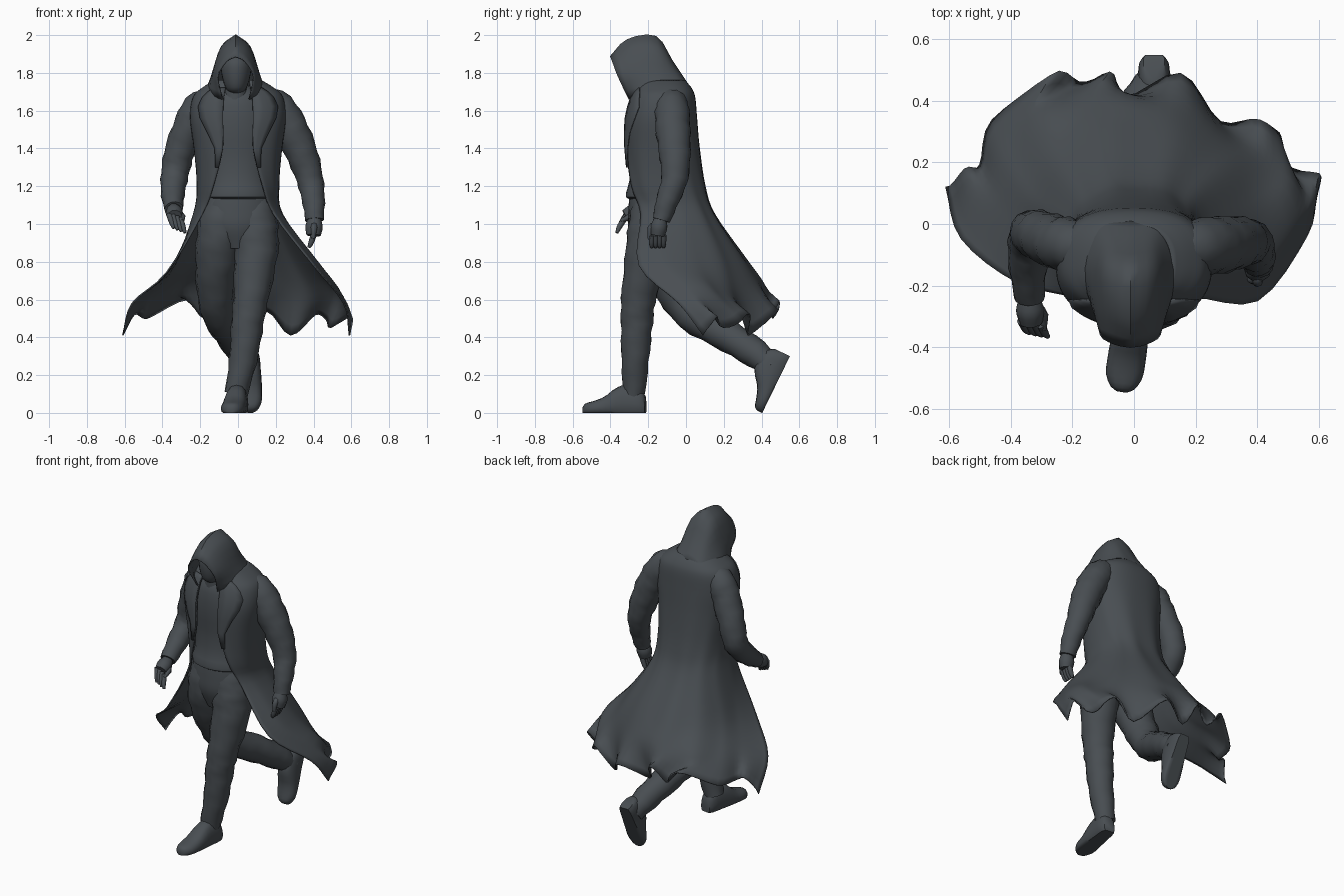
import bpy
import bmesh
from math import sin, cos, pi, asin, radians, copysign
from mathutils import Vector, Matrix

cube = bpy.data.objects.get("Cube")
if cube:
    bpy.data.objects.remove(cube, do_unlink=True)

charcoal = bpy.data.materials.new("charcoal_cloth")
charcoal.use_nodes = True
COLOUR = (0.066, 0.076, 0.085, 1)
charcoal.diffuse_color = COLOUR
charcoal.node_tree.nodes["Principled BSDF"].inputs["Base Color"].default_value = COLOUR


def spline(points, count):
    """Sample a smooth curve through points of any dimension."""
    pts = [Vector(p) for p in points]
    last = len(pts) - 1
    out = []
    for i in range(count):
        f = i / (count - 1) * last
        k = min(int(f), last - 1)
        t = f - k
        b, c = pts[k], pts[k + 1]
        a = pts[k - 1] if k else b * 2 - c
        d = pts[k + 2] if k + 2 <= last else c * 2 - b
        out.append((b * 2 + (c - a) * t + (a * 2 - b * 5 + c * 4 - d) * t**2
                    + (b * 3 - a - c * 3 + d) * t**3) * 0.5)
    return out


def skin(name, rows, closed=True, thickness=0, angle=50):
    """Skin a list of point rows; closed rows are capped at both ends."""
    bm = bmesh.new()
    grid = [[bm.verts.new(p) for p in row] for row in rows]
    n = len(rows[0])
    for lower, upper in zip(grid, grid[1:]):
        for j in range(n if closed else n - 1):
            k = (j + 1) % n
            bm.faces.new((lower[j], lower[k], upper[k], upper[j]))
    if closed:
        bm.faces.new(grid[0])
        bm.faces.new(grid[-1])
    bmesh.ops.recalc_face_normals(bm, faces=bm.faces)
    mesh = bpy.data.meshes.new(name)
    bm.to_mesh(mesh)
    bm.free()
    obj = bpy.data.objects.new(name, mesh)
    bpy.context.collection.objects.link(obj)
    mesh.materials.append(charcoal)
    if thickness:
        mod = obj.modifiers.new("thickness", "SOLIDIFY")
        mod.thickness = thickness
        mod.offset = 0
    bpy.ops.object.select_all(action="DESELECT")
    obj.select_set(True)
    bpy.context.view_layer.objects.active = obj
    bpy.ops.object.shade_smooth_by_angle(angle=radians(angle))


def tube(name, points, sides=14, count=18, wrinkle=0.0):
    """Round limb through (x, y, z, radius) points."""
    path = spline(points, count)
    rows = []
    for i, p in enumerate(path):
        a, b = path[max(i - 1, 0)], path[min(i + 1, count - 1)]
        turn = Vector((0, 0, -1)).rotation_difference((b - a).to_3d())
        row = []
        for j in range(sides):
            t = 2 * pi * j / sides
            r = p[3] * (1 + wrinkle * sin(i * 2.2 + 2 * t))
            row.append(p.to_3d() + turn @ Vector((r * cos(t), r * sin(t), 0)))
        rows.append(row)
    skin(name, rows)


def stack(name, sections, count=16, sides=24):
    """Body form from horizontal ovals (x, y, z, half width, half depth)."""
    rows = []
    for x, y, z, w, d in spline(sections, count):
        rows.append([(x + w * cos(2 * pi * j / sides), y + d * sin(2 * pi * j / sides), z)
                     for j in range(sides)])
    skin(name, rows)


# Body under the coat
stack("shirt_torso", [(0, -.17, 1.73, .07, .07), (0, -.17, 1.65, .15, .12),
                      (0, -.16, 1.5, .19, .142), (0, -.155, 1.35, .18, .137),
                      (0, -.16, 1.23, .172, .14), (0, -.165, 1.15, .19, .155),
                      (0, -.165, 1.13, .17, .13)])
stack("hips", [(0, -.165, 1.19, .175, .13), (0, -.17, 1.08, .19, .135),
               (0, -.18, .98, .17, .125), (0, -.19, .87, .07, .08)])
stack("neck", [(-.01, -.2, 1.64, .085, .085), (-.01, -.22, 1.7, .06, .065),
               (-.01, -.23, 1.78, .055, .06)], 8)
stack("head", [(-.01, -.25, 1.69, .025, .03), (-.01, -.25, 1.72, .055, .07),
               (-.01, -.24, 1.8, .078, .1), (-.01, -.23, 1.87, .075, .1),
               (-.01, -.21, 1.93, .03, .04)])

# Trouser legs: left steps forward, right trails behind
tube("left_leg", [(.08, -.175, 1.13, .1), (.09, -.185, 1, .12), (.095, -.205, .85, .117),
                  (.07, -.25, .62, .094), (.05, -.26, .48, .086), (.03, -.268, .3, .075),
                  (-.01, -.275, .1, .06)], count=22, wrinkle=.05)
tube("right_leg", [(-.08, -.175, 1.13, .1), (-.09, -.18, 1, .12), (-.11, -.15, .85, .117),
                   (-.12, -.07, .66, .1), (-.1, .03, .52, .09), (-.04, .2, .42, .085),
                   (.02, .36, .32, .078), (.06, .46, .24, .062)], count=24, wrinkle=.05)


def shoe(name, place):
    """Shoe with a flat sole, from heel to toe along -y."""
    rows = []
    for s, w, h in spline([(0, .035, .09), (.03, .05, .13), (.1, .055, .15), (.16, .06, .13),
                           (.22, .062, .085), (.28, .06, .062), (.32, .04, .05),
                           (.335, .015, .03)], 16):
        rows.append([place @ Vector((w * copysign(abs(cos(t)) ** .7, cos(t)), -s,
                                     h * max(0, .35 + .65 * sin(t))))
                     for t in (2 * pi * j / 16 for j in range(16))])
    skin(name, rows)


shoe("left_shoe", Matrix.Translation((.01, -.215, 0)) @ Matrix.Rotation(-.15, 4, "Z"))
shoe("right_shoe", Matrix.Translation((.065, .55, .3)) @ Matrix.Rotation(radians(64), 4, "X"))

# Sleeves, running into the shoulders
tube("left_sleeve", [(.1, -.09, 1.67, .06), (.2, -.075, 1.625, .088), (.27, -.07, 1.52, .093),
                     (.335, -.06, 1.38, .085), (.38, -.06, 1.24, .071), (.4, -.1, 1.12, .06),
                     (.405, -.13, 1.02, .048)], count=22, wrinkle=.05)
tube("right_sleeve", [(-.1, -.09, 1.67, .06), (-.2, -.07, 1.62, .085), (-.25, -.06, 1.53, .087),
                      (-.31, -.035, 1.38, .08), (-.335, -.04, 1.26, .073),
                      (-.345, -.13, 1.16, .063), (-.34, -.24, 1.08, .048)], count=22, wrinkle=.05)


def hand(side, wrist, knuckles, tips, across):
    """Palm, four fingers and a thumb."""
    wrist, knuckles, tips, across = map(Vector, (wrist, knuckles, tips, across))
    middle = (wrist + knuckles) / 2
    tube(side + "_palm", [(*wrist, .034), (*middle, .046), (*knuckles, .038)], 10, 7)
    for i in range(4):
        off = across * (i - 1.5)
        bend = (knuckles + tips) / 2 + off + (tips - wrist) * .06
        tube(f"{side}_finger_{i}", [(*(knuckles + off), .016), (*bend, .014),
                                    (*(tips + off), .008)], 8, 6)
    thumb = middle - across * 2
    tube(side + "_thumb", [(*middle, .02), (*thumb, .018),
                           (*(thumb + (knuckles - wrist) * .7), .009)], 8, 6)


hand("left", (.405, -.135, 1.03), (.4, -.15, .94), (.375, -.15, .875), (0, .021, 0))
hand("right", (-.34, -.24, 1.08), (-.335, -.32, 1.04), (-.31, -.36, .965), (-.02, .004, .008))

# Coat: rounded rings down to the waist, then a wind-blown skirt
COLUMNS = 57
BOXY = .82


def coat_ring(z, width, front, back, gap, grow=0.0):
    start = asin((gap / width) ** (1 / BOXY))
    mid, depth = (front + back) / 2, (back - front) / 2 + grow
    ring = []
    for j in range(COLUMNS):
        t = -pi / 2 + start + (2 * pi - 2 * start) * j / (COLUMNS - 1)
        x, y = (copysign(abs(v) ** BOXY, v) for v in (cos(t), sin(t)))
        ring.append(Vector(((width + grow) * x, mid + depth * y, z)))
    return ring


bodice = [(1.76, .12, -.25, -.01, .06), (1.72, .185, -.26, .025, .065),
          (1.67, .235, -.285, .045, .075), (1.56, .25, -.315, .055, .08),
          (1.4, .23, -.318, .07, .08), (1.2, .215, -.315, .1, .13),
          (1.05, .235, -.31, .15, .19)]
flare = [(.4, -.25, .78), (.42, -.1, .8), (.37, .08, .8), (.27, .21, .8), (.1, .3, .81),
         (-.1, .31, .81), (-.25, .22, .8), (-.32, .08, .79), (-.34, -.05, .78), (-.38, -.19, .74)]
sweep = [(.56, -.04, .58), (.55, .07, .62), (.47, .17, .64), (.34, .26, .62), (.12, .39, .66),
         (-.1, .41, .67), (-.3, .36, .66), (-.41, .22, .64), (-.47, .09, .62), (-.56, -.05, .58)]
hem = [(.59, .09, .41), (.6, .16, .51), (.49, .2, .45), (.47, .3, .49), (.41, .33, .52),
       (.28, .34, .41), (.15, .48, .54), (-.03, .42, .47), (-.08, .49, .59), (-.18, .46, .5),
       (-.27, .49, .6), (-.46, .33, .51), (-.5, .2, .5), (-.55, .17, .52), (-.61, .12, .41)]
rings = [coat_ring(*r) for r in bodice]
rings += [spline(line, COLUMNS) for line in (flare, sweep, hem)]
strips = [spline(column, 37) for column in zip(*rings)]
for j, strip in enumerate(strips[1:-1]):
    for i, p in enumerate(strip):
        p.y += .009 * sin(j * .9) * max(0, i - 12) / 24
skin("long_coat", strips, closed=False, thickness=.008)

# Lapels folded back over the coat front
for side, step in (("left", 1), ("right", -1)):
    rows = []
    for wide, strip_row in zip((4, 5, 6, 7, 6, 4, 2, 1), range(4, 20, 2)):
        edge = [strip[strip_row] for strip in strips[::step][:wide + 1]]
        rows.append([p + Vector((0, -.012, 0)) for p in spline(edge, 4)])
    skin(side + "_lapel", rows, closed=False, thickness=.006)

# Hood: pointed arches from the front rim to the nape (apex, brow, cheek, base)
arches = [
    [(0, -.4, 1.885), (.05, -.39, 1.86), (.095, -.36, 1.78), (.07, -.3, 1.66)],
    [(0, -.31, 1.975), (.065, -.28, 1.93), (.116, -.27, 1.8), (.125, -.26, 1.68)],
    [(0, -.16, 1.992), (.075, -.15, 1.93), (.12, -.15, 1.8), (.16, -.14, 1.7)],
    [(0, -.075, 1.865), (.06, -.065, 1.83), (.1, -.05, 1.77), (.14, -.03, 1.69)],
    [(0, .015, 1.73), (.05, .017, 1.72), (.09, .02, 1.7), (.12, .02, 1.66)]]
rows = []
for arch in arches:
    half = spline(arch, 10)
    mirrored = [Vector((-p.x, p.y, p.z)) for p in half[:0:-1]]
    rows.append([p + Vector((-.012, 0, 0)) for p in mirrored + half])
hood = [spline(line, 13) for line in zip(*rows)]
skin("hood", hood, closed=False, thickness=.008)
